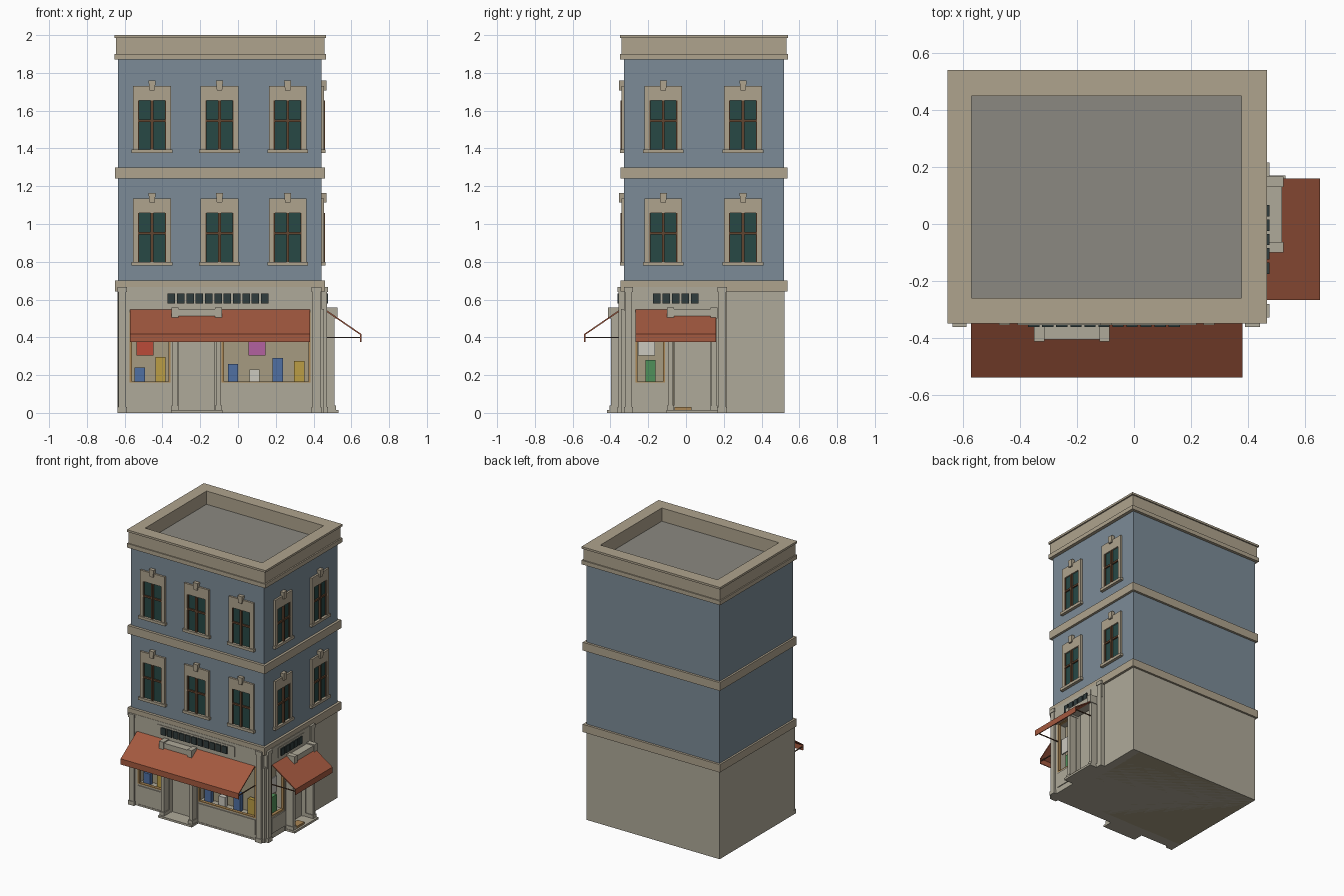
import bpy, bmesh

if "Cube" in bpy.data.objects:
    bpy.data.objects.remove(bpy.data.objects["Cube"])

COL = {
    "blue": (0.20, 0.26, 0.31), "trim": (0.43, 0.37, 0.27), "stone": (0.43, 0.40, 0.32),
    "roof": (0.26, 0.25, 0.22), "awning": (0.37, 0.10, 0.05), "glass": (0.02, 0.065, 0.06),
    "brown": (0.12, 0.06, 0.03), "wood": (0.40, 0.24, 0.09), "dark": (0.03, 0.045, 0.045),
    "back": (0.38, 0.33, 0.22), "red": (0.50, 0.07, 0.04), "pink": (0.45, 0.12, 0.35),
    "navy": (0.08, 0.16, 0.36), "yellow": (0.50, 0.34, 0.06), "white": (0.60, 0.58, 0.52),
    "green": (0.08, 0.28, 0.10)}
MATS = {}
for key, rgb in COL.items():
    MATS[key] = bpy.data.materials.new(key)
    MATS[key].diffuse_color = (*rgb, 1)


def mesh_object(name, bm, col):
    bmesh.ops.recalc_face_normals(bm, faces=bm.faces)
    me = bpy.data.meshes.new(name)
    bm.to_mesh(me)
    bm.free()
    me.materials.append(MATS[col])
    ob = bpy.data.objects.new(name, me)
    bpy.context.collection.objects.link(ob)
    return ob


def hexa(bm, b, taper=1.0, axis=0):
    """Box (x0,x1,y0,y1,z0,z1); the bottom can narrow along one axis."""
    c = [(b[0] + b[1]) / 2, (b[2] + b[3]) / 2, (b[4] + b[5]) / 2]
    for v in bmesh.ops.create_cube(bm, size=1)["verts"]:
        k = taper if v.co.z < 0 else 1
        v.co[axis] *= k
        for i in range(3):
            v.co[i] = c[i] + v.co[i] * abs(b[2 * i + 1] - b[2 * i])


def boxes(name, col, items):
    bm = bmesh.new()
    for b in items:
        hexa(bm, b)
    return mesh_object(name, bm, col)


def ring(name, col, o, i, z0, z1):
    """Rectangular ring between outer and inner (x0,x1,y0,y1)."""
    bm = bmesh.new()
    loops = []
    for r, z in ((o, z0), (o, z1), (i, z1), (i, z0)):
        loops.append([bm.verts.new((x, y, z)) for x, y in
                      ((r[0], r[2]), (r[1], r[2]), (r[1], r[3]), (r[0], r[3]))])
    for a in range(4):
        p, q = loops[a], loops[(a + 1) % 4]
        for k in range(4):
            bm.faces.new((p[k], p[(k + 1) % 4], q[(k + 1) % 4], q[k]))
    return mesh_object(name, bm, col)


# Facade coordinates: u along the wall, d outward from it, z up
WX, WY = 0.442, -0.328


def fb(side, u0, u1, d0, d1, z0, z1):
    if side == "front":
        return (u0, u1, WY - d1, WY - d0, z0, z1)
    return (WX + d0, WX + d1, u0, u1, z0, z1)


def fpoint(side, u, d, z):
    return (u, WY - d, z) if side == "front" else (WX + d, u, z)


def fparts(name, col, side, items):
    return boxes(f"{side}_{name}", col, [fb(side, *i) for i in items])


# Main masses
boxes("upper_walls", "blue", [(-0.636, WX, WY, 0.52, 0.69, 1.88)])
boxes("ground_floor_core", "back", [(-0.636, 0.385, -0.27, 0.52, 0.0, 0.66)])
boxes("ground_floor_walls", "stone", [(-0.638, -0.634, WY, 0.522, 0, 0.66),
      (-0.636, WX, 0.515, 0.522, 0, 0.66), (0.38, WX, 0.2, 0.522, 0, 0.66)])
boxes("floor_slab", "stone", [(-0.638, WX, WY - 0.015, 0.522, 0, 0.012)])

# Bands, cornice and roof
O = (-0.655, 0.467, -0.35, 0.541)
M = (-0.646, 0.457, -0.342, 0.532)
I = (-0.57, 0.378, -0.26, 0.45)
boxes("lower_band", "trim", [(-0.65, 0.46, -0.348, 0.537, 0.643, 0.70)])
boxes("middle_band", "trim", [(-0.65, 0.46, -0.348, 0.537, 1.24, 1.30)])
boxes("cornice_base", "trim", [(*O, 1.87, 1.90)])
ring("parapet", "trim", M, I, 1.895, 1.985)
ring("parapet_cap", "trim", O, I, 1.985, 2.0)
boxes("roof_deck", "roof", [(I[0] - .01, I[1] + .01, I[2] - .01, I[3] + .01, 1.895, 1.903)])


# Upper windows
def window(side, u, z, n):
    tag = f"window_{n}"
    fparts(tag + "_surround", "trim", side, [
        (u - .10, u - .074, -.01, .014, z + .02, z + .355), (u + .074, u + .10, -.01, .014, z + .02, z + .355),
        (u - .074, u + .074, -.01, .014, z + .278, z + .355), (u - .108, u + .108, -.01, .022, z, z + .02)])
    fparts(tag + "_glass", "glass", side, [(u - .075, u + .075, -.01, .004, z + .02, z + .28)])
    fparts(tag + "_bars", "brown", side, [
        (u - .007, u + .007, 0, .018, z + .02, z + .278), (u - .074, u + .074, 0, .014, z + .165, z + .178),
        (u - .074, u - .068, 0, .012, z + .02, z + .278), (u + .068, u + .074, 0, .012, z + .02, z + .278)])
    bm = bmesh.new()
    hexa(bm, fb(side, u - .019, u + .019, 0, .026, z + .333, z + .385), 0.75, 0 if side == "front" else 1)
    mesh_object(f"{side}_{tag}_keystone", bm, "trim")


for side, us in (("front", (-0.455, -0.098, 0.263)), ("right", (-0.12, 0.302))):
    for row, z in enumerate((0.78, 1.375)):
        for k, u in enumerate(us):
            window(side, u, z, row * len(us) + k + 1)


# Shop front on one side
def shop(side, u0, u1, piers, wins, door, pilasters, awn, sign, plate, count):
    fparts("fascia", "stone", side, [(u0, u1, -.06, .022, .54, .667)])
    fparts("piers", "stone", side, [(a, b, -.06, .015, 0, .55) for a, b in piers])
    fparts("pilasters", "stone", side, [p for a, b in pilasters for p in (
        (a + .005, b - .005, 0, .03, .03, .64), (a, b, 0, .034, 0, .03), (a, b, 0, .034, .64, .667))])
    fparts("stall_risers", "stone", side, [(a, b, -.06, .012, 0, .16) for a, b in wins])
    fparts("riser_panels", "stone", side, [(a + .005, b - .005, 0, .018, .04, .15) for a, b in wins])
    fparts("window_frames", "wood", side, [p for a, b in wins for p in (
        (a, b, -.01, .012, .155, .167), (a, b, -.01, .012, .535, .547),
        (a, a + .012, -.01, .012, .16, .54), (b - .012, b, -.01, .012, .16, .54))])
    # Door with portico
    a, b = door
    fparts("door", "stone", side, [(a, b, -.06, -.02, 0, .54)])
    fparts("door_step", "stone", side, [(a - .04, b + .04, 0, .09, 0, .015)])
    cols = ((a - .036, a), (b, b + .036))
    fparts("portico_columns", "stone", side, [p for s, e in cols for p in (
        (s + .005, e - .005, 0, .07, .015, .51), (s, e, 0, .076, .015, .04))])
    fparts("portico_lintel", "stone", side, [(a - .03, b + .03, 0, .078, .512, .55)])
    fparts("portico_brackets", "stone", side, [(s, e, 0, .084, .5, .558) for s, e in cols])
    # Sign plate with plain blocks
    fparts("sign_plate", "stone", side, [(*plate, .02, .026, .57, .645)])
    step = (sign[1] - sign[0]) / count
    fparts("sign_blocks", "dark", side, [
        (sign[0] + i * step + .005, sign[0] + (i + 1) * step - .005, .02, .034, .58, .632) for i in range(count)])
    # Awning sheet: thin profile swept along the wall
    prof = [(.018, .55), (.211, .418), (.211, .376), (.205, .376), (.205, .413), (.018, .541)]
    bm = bmesh.new()
    ends = [[bm.verts.new(fpoint(side, u, d, z)) for d, z in prof] for u in awn]
    for i in range(6):
        j = (i + 1) % 6
        bm.faces.new((ends[0][i], ends[0][j], ends[1][j], ends[1][i]))
    for e in ends:
        bm.faces.new(e)
    mesh_object(side + "_awning", bm, "awning")
    fparts("awning_arms", "brown", side, [(u, u + .006, .01, .207, .396, .402) for u in (awn[0] + .004, awn[1] - .01)])


shop("front", -0.636, WX,
     ((-0.636, -0.574), (-0.357, -0.315), (-0.125, -0.087), (0.384, 0.455)),
     ((-0.574, -0.357), (-0.087, 0.384)), (-0.315, -0.122),
     ((-0.638, -0.588), (0.39, 0.442)), (-0.573, 0.382), (-0.377, 0.166), (-0.41, 0.22), 11)
shop("right", WY, 0.214,
     ((WY, -0.27), (-0.11, -0.066), (0.13, 0.214)),
     ((-0.27, -0.11),), (-0.064, 0.13),
     ((WY, -0.281), (0.167, 0.216)), (-0.267, 0.16), (-0.18, 0.071), (-0.2, 0.1), 5)
fparts("door_mat", "wood", "right", [(-0.06, 0.03, .02, .075, .014, .03)])

# Goods on display and hanging panels
goods = [("front", -0.52, .24, "navy"), ("front", -0.41, .295, "yellow"), ("front", -0.027, .26, "navy"),
         ("front", 0.087, .23, "white"), ("front", 0.21, .29, "navy"), ("front", 0.324, .275, "yellow"),
         ("right", -0.188, .28, "green")]
for n, (side, u, top, col) in enumerate(goods):
    fparts(f"display_box_{n + 1}", col, side, [(u - .027, u + .027, -.045, -.015, .16, top)])
for side, u, col in (("front", -0.493, "red"), ("front", 0.1, "pink"), ("right", -0.21, "white")):
    fparts("hanging_panel_" + col, col, side, [(u - .045, u + .045, -.02, -.012, .305, .42)])

for m in bpy.data.materials:
    if m.users and not m.is_grease_pencil:
        m.use_nodes = True
        m.node_tree.nodes["Principled BSDF"].inputs["Base Color"].default_value = m.diffuse_color
